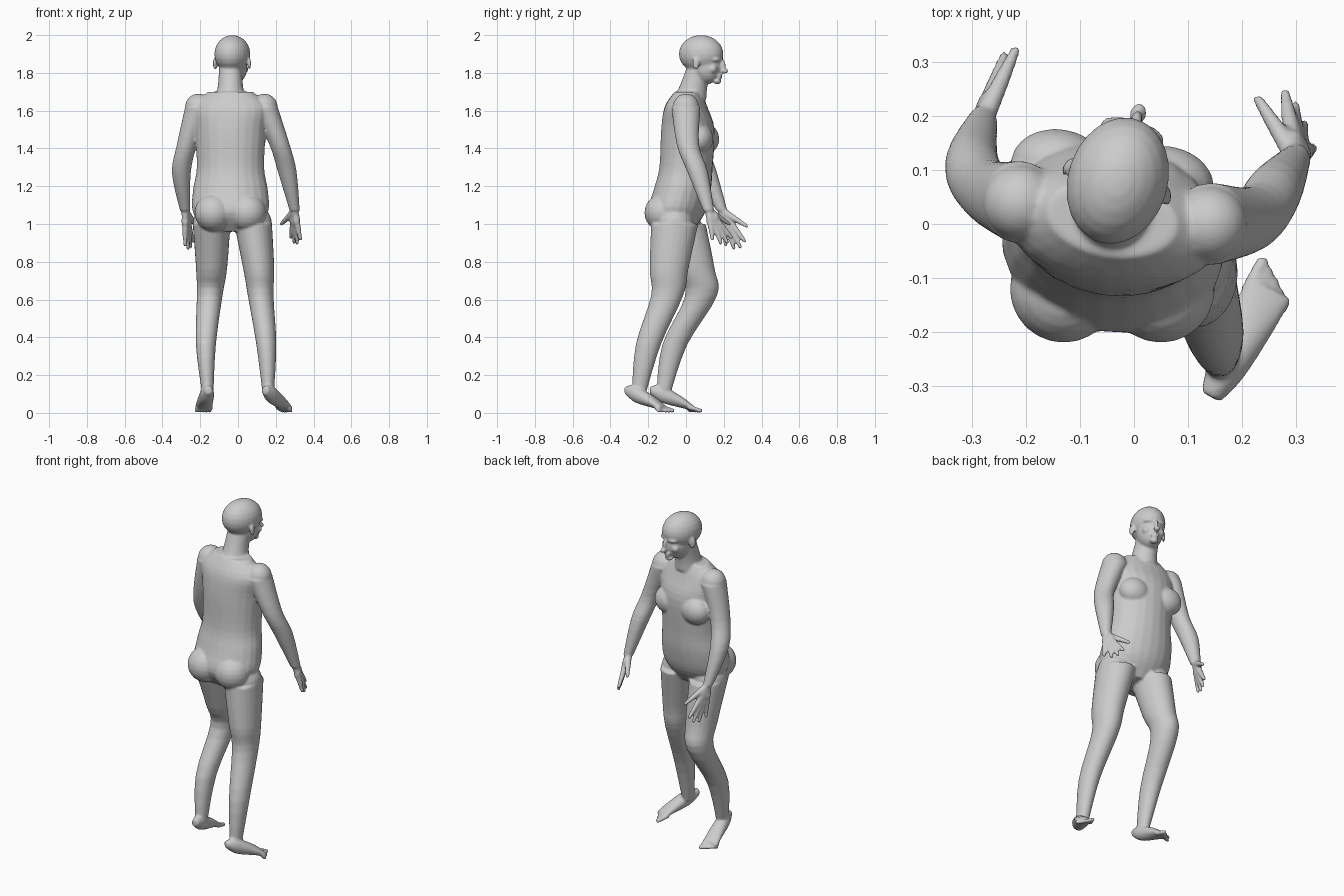
import bpy
import bmesh
from math import cos, sin, pi, tau, radians
from mathutils import Vector, Matrix

cube = bpy.data.objects.get("Cube")
if cube:
    bpy.data.objects.remove(cube)

SIDES = 24
STEPS = 4
UP = Vector((0, 0, 1))
RIGHTWARD = Vector((1, 0, 0))
skin_mesh = bmesh.new()


def turn_about_z(degrees, size=3):
    return Matrix.Rotation(radians(degrees), size, "Z")


def smooth_rings(rings):
    """Ease from each cross-section to the next through its neighbours."""
    rings = [Vector(ring) for ring in rings]
    padded = [rings[0], *rings, rings[-1]]
    result = []
    for before, start, end, after in zip(padded, padded[1:], padded[2:], padded[3:]):
        leaving = (end - before) / 2
        arriving = (after - start) / 2
        for step in range(STEPS):
            t = step / STEPS
            blend = t * t * (3 - 2 * t)
            result.append(start.lerp(end, blend)
                          + leaving * t * (1 - t) ** 2
                          - arriving * t * t * (1 - t))
    return result + [rings[-1]]


def loft(rings, axis=UP, side=RIGHTWARD):
    """Closed skin over elliptical rings: x, y, z, half width, half depth."""
    depth = axis.cross(side).normalized()
    loops = []
    for x, y, z, half_width, half_depth in smooth_rings(rings):
        centre = Vector((x, y, z))
        loop = []
        for index in range(SIDES):
            angle = tau * index / SIDES
            offset = side * half_width * cos(angle) + depth * half_depth * sin(angle)
            loop.append(skin_mesh.verts.new(centre + offset))
        loops.append(loop)
    for low, high in zip(loops, loops[1:]):
        for index in range(SIDES):
            following = (index + 1) % SIDES
            skin_mesh.faces.new((low[index], low[following], high[following], high[index]))
    skin_mesh.faces.new(reversed(loops[0]))
    skin_mesh.faces.new(loops[-1])


def blob(place, size, turn=0):
    """Soft ellipsoid for muscles and facial features."""
    matrix = Matrix.Translation(place) @ turn_about_z(turn, 4) @ Matrix.Diagonal((*size, 1))
    bmesh.ops.create_uvsphere(
        skin_mesh, u_segments=SIDES, v_segments=SIDES // 2, radius=1, matrix=matrix)


def limb(joints, radii, deepen):
    """Arm or leg through its joints, with a round upper end."""
    loft([(*joint, radius, radius * deepen) for joint, radius in zip(joints, radii)])
    blob(joints[0], [radii[0]] * 3)


def digit(points, radii):
    """Finger or toe with a rounded tip."""
    axis = (points[-1] - points[0]).normalized()
    side = axis.orthogonal().normalized()
    loft([(*point, radius, radius) for point, radius in zip(points, radii)], axis, side)
    blob(points[-1], [radii[-1]] * 3)


# Torso, twisted slightly towards the left
BODY_X = -.04
TORSO_TURN = -9
torso = [
    (-.05, .96, .12, .08),
    (-.05, 1.06, .2, .15),
    (-.02, 1.18, .2, .15),
    (0, 1.3, .18, .14),
    (.01, 1.5, .19, .14),
    (0, 1.62, .2, .11),
    (.01, 1.7, .12, .07),
]
loft([(BODY_X, *ring) for ring in torso], side=turn_about_z(TORSO_TURN) @ RIGHTWARD)

# Breasts and buttocks
for side in (-1, 1):
    across = turn_about_z(TORSO_TURN) @ RIGHTWARD * side * .1
    blob(Vector((BODY_X, .09, 1.45)) + across, (.09, .07, .08), TORSO_TURN)
    blob(Vector((BODY_X + side * .09, -.12, 1.06)), (.1, .1, .1))

# Neck
limb([(BODY_X, .02, 1.66), (BODY_X, .04, 1.73), (BODY_X, .07, 1.83)], (.08, .067, .06), 1.1)

# Head, looking a little to the left
HEAD = Vector((-.03, .08, 1.9))
HEAD_TURN = -17


def feature(across, forward, height, size, swing=0):
    """Ellipsoid placed relative to the middle of the skull."""
    offset = turn_about_z(HEAD_TURN) @ Vector((across, forward, height))
    blob(HEAD + offset, size, HEAD_TURN + swing)


skull = (.093, .12, .1)
jaw = (.07, .08, .09)
nose_bridge = (.011, .015, .03)
nose_tip = (.016, .02, .014)
lip = (.024, .012, .006)
chin = (.025, .02, .014)
brow = (.03, .014, .01)
cheek = (.025, .02, .022)
ear = (.009, .02, .033)

feature(0, 0, 0, skull)
feature(0, .03, -.07, jaw)
feature(0, .12, -.06, nose_bridge)
feature(0, .13, -.09, nose_tip)
for height in (-.113, -.125):
    feature(0, .104, height, lip)
feature(0, .09, -.146, chin)
for side in (-1, 1):
    feature(side * .035, .1, -.03, brow, side * -20)
    feature(side * .04, .08, -.08, cheek)
    feature(side * .094, 0, -.05, ear, side * 20)

# Arms
arm_radii = (.07, .054, .05, .027)
left_wrist = Vector((.3, .12, 1.07))
right_wrist = Vector((-.28, .19, 1.07))
limb([(.14, 0, 1.62), (.22, .01, 1.42), (.26, .06, 1.28), left_wrist], arm_radii, 1.1)
limb([(-.21, .04, 1.62), (-.27, .06, 1.42), (-.3, .11, 1.27), right_wrist], arm_radii, 1.1)


def hand(wrist, thumb, index, little):
    """Thumb and a fan of fingers whose inner halves merge into the palm."""
    index, little = Vector(index), Vector(little)
    reach = (index.lerp(little, .5) - wrist).normalized() * .03
    fingers = [index.lerp(little, n / 3) + reach * sin(pi * n / 3) for n in range(4)]
    for tip in [Vector(thumb), *fingers]:
        digit((wrist, wrist.lerp(tip, .5), tip), (.02, .016, .01))
    for tip in fingers:
        blob(wrist.lerp(tip, .3), (.02, .02, .035))


hand(left_wrist, (.23, .23, 1), (.28, .24, .93), (.33, .14, .92))
hand(right_wrist, (-.22, .32, .99), (-.24, .31, .91), (-.28, .21, .89))

# Legs, the left one trailing and the right one leading
leg_radii = (.1, .082, .068, .053, .03)
limb([(.08, -.06, 1), (.11, -.09, .76), (.12, -.1, .62), (.15, -.2, .36), (.16, -.25, .1)],
     leg_radii, 1.25)
limb([(-.14, -.02, 1), (-.14, .05, .76), (-.15, .08, .62), (-.17, -.06, .36), (-.16, -.12, .1)],
     leg_radii, 1.25)


def foot(heel, heading, big_toe_side):
    """Foot with a raised heel and toes that shrink towards the outside."""
    ahead = Vector(heading).normalized()
    across = ahead.cross(UP) * big_toe_side
    profile = [(0, .12, .02, .02), (.06, .1, .036, .045), (.16, .06, .044, .032), (.23, .025, .046, .014)]
    loft([(*(Vector(heel) + ahead * along + UP * height), half_width, half_height)
          for along, height, half_width, half_height in profile], ahead, ahead.cross(UP))
    for n in range(5):
        outward = n / 4
        radius = .012 - .003 * outward
        root = Vector(heel) + across * (.036 - .074 * outward) + ahead * .2
        tip = root + ahead * (.064 - .045 * outward) + UP * radius
        digit((root + UP * .03, tip), (radius, radius))


foot((.142, -.32, 0), (.12, .22, 0), -1)
foot((-.155, -.19, 0), (-.03, .24, 0), 1)

# Fuse everything into one continuous skin
bmesh.ops.recalc_face_normals(skin_mesh, faces=skin_mesh.faces)
mesh = bpy.data.meshes.new("body")
skin_mesh.to_mesh(mesh)
skin_mesh.free()
body = bpy.data.objects.new("body", mesh)
bpy.context.collection.objects.link(body)

fuse = body.modifiers.new("fuse", "REMESH")
fuse.mode = "VOXEL"
fuse.voxel_size = .0065
fuse.use_smooth_shade = True
relax = body.modifiers.new("relax", "SMOOTH")
relax.factor = .5
relax.iterations = 5

# Plain grey skin
skin = bpy.data.materials.new("grey skin")
skin.use_nodes = True
colour = (.6, .6, .6, 1)
skin.diffuse_color = colour
skin.node_tree.nodes["Principled BSDF"].inputs["Base Color"].default_value = colour
mesh.materials.append(skin)
